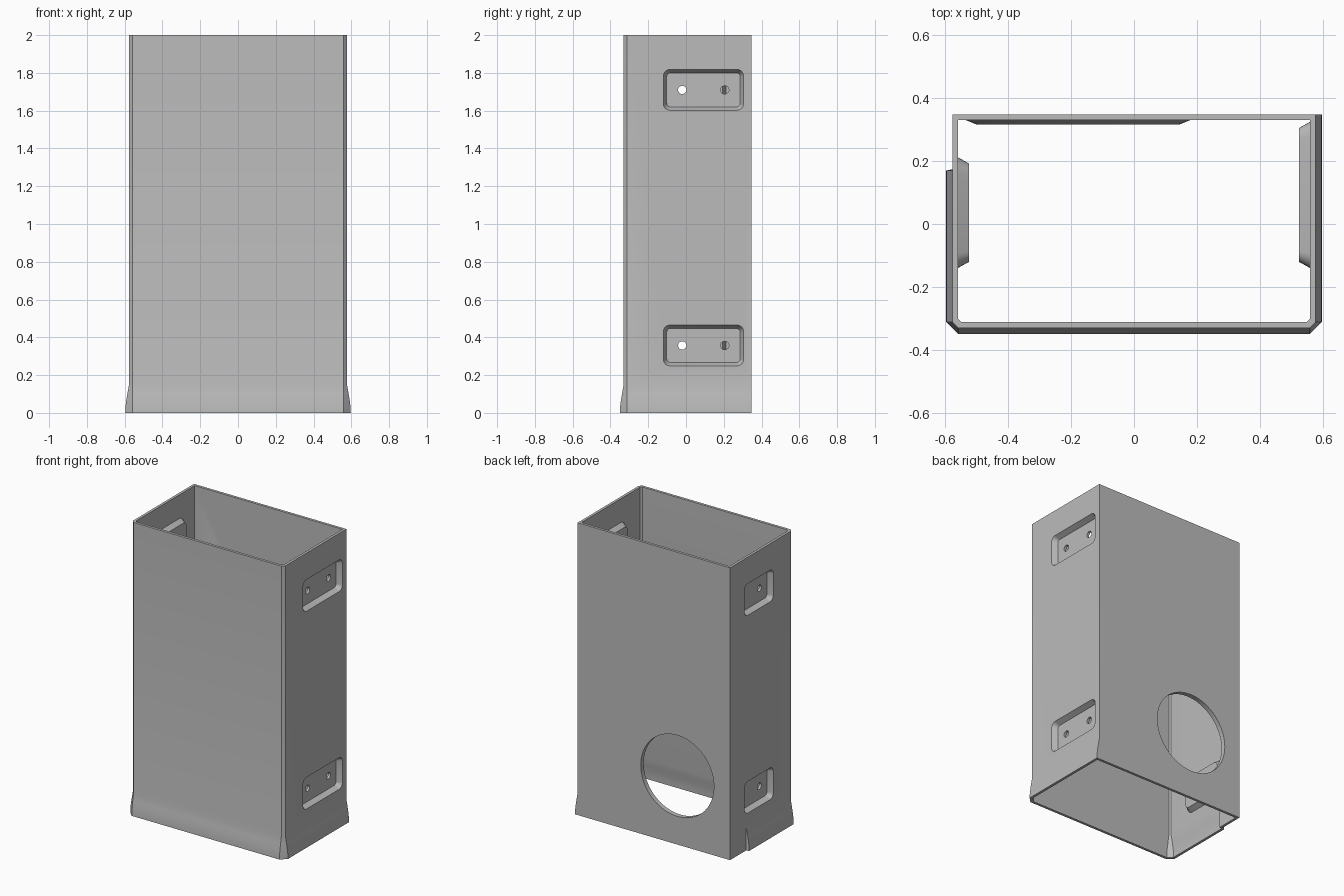
import bpy, bmesh
from math import cos, sin, pi, radians

if "Cube" in bpy.data.objects:
    bpy.data.objects.remove(bpy.data.objects["Cube"])

grey = bpy.data.materials.new("plain grey")
grey.use_nodes = True
grey.diffuse_color = (0.5, 0.5, 0.5, 1)
grey.node_tree.nodes["Principled BSDF"].inputs["Base Color"].default_value = (0.5, 0.5, 0.5, 1)

HALF, FRONT, BACK, WALL = 0.577, -0.33, 0.348, 0.018


def loft(name, rings, loop=False):
    """Bridge matching rings; close the ends with caps, or join last to first."""
    bm = bmesh.new()
    rows = [[bm.verts.new(p) for p in ring] for ring in rings]
    pairs = list(zip(rows, rows[1:])) + ([(rows[-1], rows[0])] if loop else [])
    for a, b in pairs:
        for i in range(len(a)):
            j = (i + 1) % len(a)
            bm.faces.new((a[i], a[j], b[j], b[i]))
    if not loop:
        bm.faces.new(rows[0])
        bm.faces.new(rows[-1])
    bmesh.ops.recalc_face_normals(bm, faces=bm.faces)
    mesh = bpy.data.meshes.new(name)
    bm.to_mesh(mesh)
    bm.free()
    mesh.materials.append(grey)
    ob = bpy.data.objects.new(name, mesh)
    bpy.context.collection.objects.link(ob)
    return ob


def outline(z, f, w):
    """Housing section: f is the flare amount, w the inset for the inner skin."""
    x, y, c = HALF + f - w, FRONT - f + w, 0.018 + f - 0.4 * w
    return [(-x + c, y, z), (x - c, y, z), (x, y + c, z), (x, BACK - w, z),
            (w - HALF, BACK - w, z), (w - HALF, 0.174, z), (-x, 0.17, z), (-x, y + c, z)]


def rounded(x, y0, y1, z0, z1, r):
    """Rounded rectangle lying in a plane of constant x."""
    pts = []
    corners = [(y1 - r, z1 - r), (y0 + r, z1 - r), (y0 + r, z0 + r), (y1 - r, z0 + r)]
    for k, (cy, cz) in enumerate(corners):
        for i in range(7):
            a = (k + i / 6) * pi / 2
            pts.append((x, cy + r * cos(a), cz + r * sin(a)))
    return pts


def circle_x(x, y, z, r, n=32):
    return [(x, y + r * cos(2 * pi * i / n), z + r * sin(2 * pi * i / n)) for i in range(n)]


def circle_y(y, x, z, r, n=96):
    return [(x + r * cos(2 * pi * i / n), y, z + r * sin(2 * pi * i / n)) for i in range(n)]


# Thin-walled housing, flared at the foot
levels = [(0, 0.02), (0.03, 0.019), (0.06, 0.0155), (0.1, 0.009), (0.15, 0), (2, 0)]
rings = [outline(z, f, 0) for z, f in levels]
rings += [outline(z, f, WALL) for z, f in reversed(levels)]
housing = loft("housing", rings, loop=True)

added, cut = [], []

# Pressed pockets with screw holes on both sides
for side, y0, y1, holes in [(1, -0.12, 0.305, (-0.02, 0.205)), (-1, -0.12, 0.192, (-0.02,))]:
    for zc in (1.71, 0.357):
        def pocket(name, layers):
            return loft(name, [rounded(side * x, y0 - g, y1 + g, zc - 0.108 - g, zc + 0.108 + g, r)
                               for x, g, r in layers])
        added.append(pocket("pocket_bulge", [(0.567, 0.024, 0.05), (0.524, 0, 0.035)]))
        cut.append(pocket("pocket_recess", [(0.597, 0.008, 0.04), (0.577, 0, 0.035), (0.541, -0.018, 0.02)]))
        for y in holes:
            cut.append(loft("screw_hole", [circle_x(side * x, y, zc, 0.022) for x in (0.5, 0.56)]))

# Round port in the back wall with an inner collar
PX, PZ = -0.178, 0.47
added.append(loft("port_collar", [circle_y(0.34, PX, PZ, 0.38), circle_y(0.316, PX, PZ, 0.322)]))
cut.append(loft("port_hole", [circle_y(y, PX, PZ, 0.277) for y in (0.28, 0.4)]))

# Combine everything into one shell
for tools, operation in ((added, "UNION"), (cut, "DIFFERENCE")):
    for tool in tools:
        mod = housing.modifiers.new(tool.name, "BOOLEAN")
        mod.operation, mod.object, mod.solver = operation, tool, "EXACT"
shell = bpy.data.meshes.new_from_object(housing.evaluated_get(bpy.context.evaluated_depsgraph_get()))
housing.modifiers.clear()
housing.data = shell
for tool in added + cut:
    bpy.data.objects.remove(tool)

bpy.ops.object.select_all(action="DESELECT")
housing.select_set(True)
bpy.context.view_layer.objects.active = housing
bpy.ops.object.shade_smooth_by_angle(angle=radians(25))
